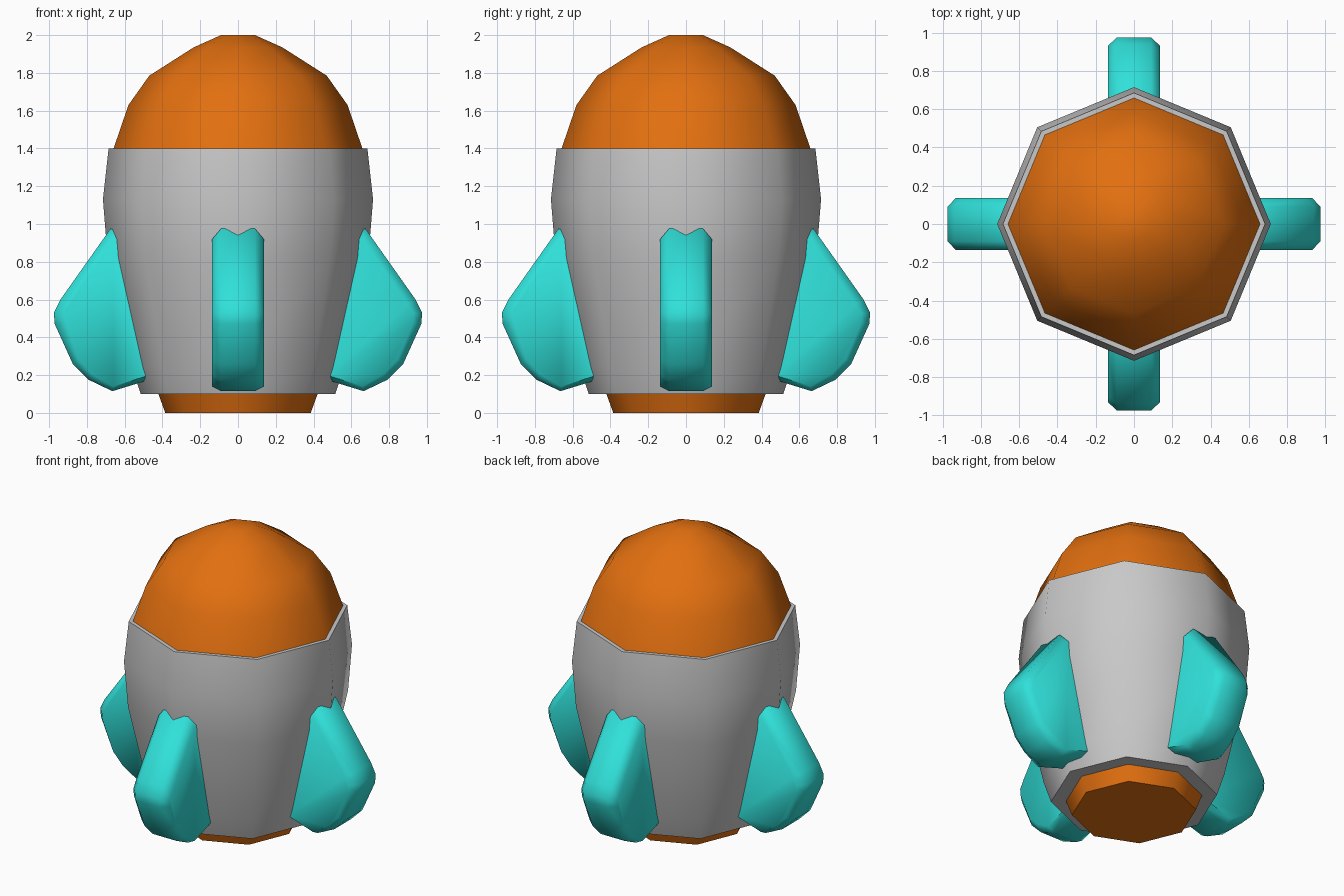
import bpy, bmesh, math
from mathutils import Matrix

if "Cube" in bpy.data.objects:
    bpy.data.objects.remove(bpy.data.objects["Cube"])

def material(name, rgb):
    m = bpy.data.materials.new(name)
    m.diffuse_color = (*rgb, 1)
    m.use_nodes = True
    m.node_tree.nodes["Principled BSDF"].inputs["Base Color"].default_value = m.diffuse_color
    return m

orange = material("orange", (0.76, 0.16, 0.005))
grey = material("light grey", (0.58, 0.58, 0.58))
teal = material("teal", (0.03, 0.75, 0.70))

def finish(bm, name, mat, angle):
    bmesh.ops.recalc_face_normals(bm, faces=bm.faces)
    me = bpy.data.meshes.new(name)
    bm.to_mesh(me)
    bm.free()
    me.materials.append(mat)
    ob = bpy.data.objects.new(name, me)
    bpy.context.collection.objects.link(ob)
    bpy.ops.object.select_all(action='DESELECT')
    ob.select_set(True)
    bpy.context.view_layer.objects.active = ob
    bpy.ops.object.shade_smooth_by_angle(angle=math.radians(angle))
    return ob

def lathe(name, profile, mat, sides=8):
    """Eight-sided turned solid from (radius, height) pairs, capped at both ends."""
    bm = bmesh.new()
    rings = [[bm.verts.new((r * math.cos(math.tau * i / sides),
                            r * math.sin(math.tau * i / sides), z))
              for i in range(sides)] for r, z in profile]
    for a, b in zip(rings, rings[1:]):
        for i in range(sides):
            j = (i + 1) % sides
            bm.faces.new((a[i], a[j], b[j], b[i]))
    bm.faces.new(rings[0])
    bm.faces.new(rings[-1])
    return finish(bm, name, mat, 50)

# Hull, nose and engine nozzle
lathe("hull", [(0.515, 0.10), (0.56, 0.24), (0.69, 0.82),
               (0.715, 1.13), (0.685, 1.40)], grey)
lathe("nose_dome", [(0.662, 1.39), (0.58, 1.63), (0.47, 1.785),
                    (0.235, 1.935), (0.09, 2.0)], orange)
lathe("engine_nozzle", [(0.385, 0.0), (0.425, 0.11)], orange)

# Four chamfered fins: side outline (radius, height), half thickness
outline = [(0.45, 0.95), (0.675, 0.975), (0.94, 0.60), (0.975, 0.53), (0.97, 0.47),
           (0.875, 0.26), (0.79, 0.175), (0.665, 0.115), (0.47, 0.175)]
inset = [(0.45, 0.91), (0.66, 0.92), (0.90, 0.575), (0.93, 0.525), (0.925, 0.475),
         (0.845, 0.285), (0.77, 0.205), (0.66, 0.14), (0.47, 0.20)]

def fin(name, turn):
    bm = bmesh.new()
    layers = [[bm.verts.new((x, y, z)) for x, z in pts]
              for pts, y in ((inset, -0.137), (outline, -0.09),
                             (outline, 0.09), (inset, 0.137))]
    n = len(outline)
    for a, b in zip(layers, layers[1:]):
        for i in range(n):
            j = (i + 1) % n
            bm.faces.new((a[i], a[j], b[j], b[i]))
    bm.faces.new(layers[0])
    bm.faces.new(layers[-1])
    bm.transform(Matrix.Rotation(turn, 4, 'Z'))
    finish(bm, name, teal, 60)

for k, side in enumerate(("right", "back", "left", "front")):
    fin(side + "_fin", k * math.pi / 2)
